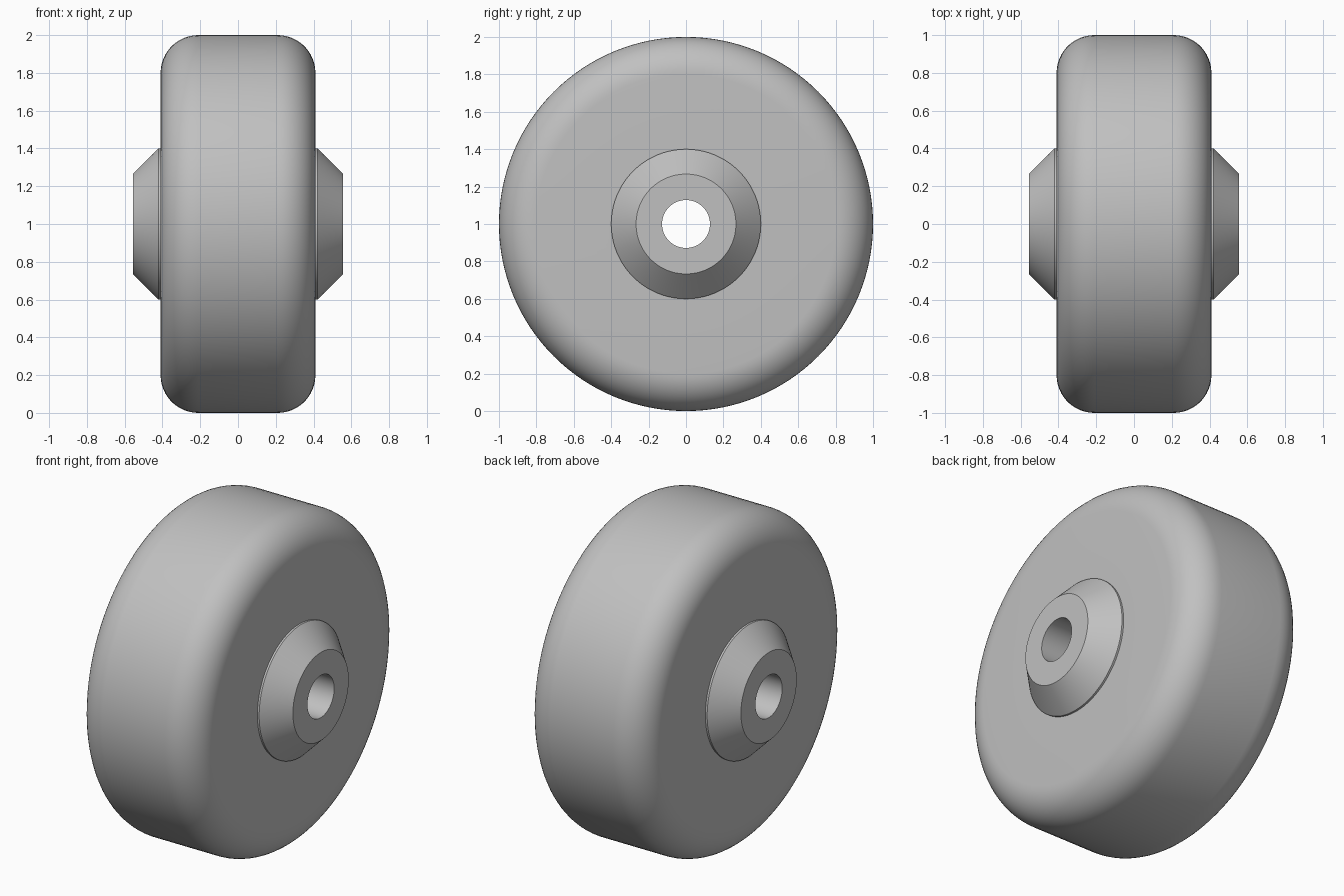
import bpy
import bmesh
from math import sin, cos, pi, tau, radians
from mathutils import Vector

cube = bpy.data.objects.get("Cube")
if cube:
    bpy.data.objects.remove(cube, do_unlink=True)

SEGMENTS = 128
RADIUS, HALF_WIDTH, FILLET = 1.0, 0.41, 0.2
HUB_BASE, HUB_TIP, HUB_END, BORE = 0.4, 0.267, 0.555, 0.128
FILLET_STEPS = 12

grey = bpy.data.materials.new("plain grey")
grey.use_nodes = True
colour = (0.53, 0.53, 0.53, 1)
grey.diffuse_color = colour
grey.node_tree.nodes["Principled BSDF"].inputs["Base Color"].default_value = colour


def revolve(name, profile):
    """Spin a closed (x, radius) profile around the axle."""
    bm = bmesh.new()
    rings = []
    for i in range(SEGMENTS):
        a = tau * i / SEGMENTS
        rings.append([bm.verts.new((x, r * sin(a), r * cos(a))) for x, r in profile])
    n = len(profile)
    for i, ring in enumerate(rings):
        following = rings[(i + 1) % SEGMENTS]
        for j in range(n):
            k = (j + 1) % n
            bm.faces.new((ring[j], ring[k], following[k], following[j]))
    bmesh.ops.recalc_face_normals(bm, faces=bm.faces)
    mesh = bpy.data.meshes.new(name)
    bm.to_mesh(mesh)
    bm.free()
    mesh.materials.append(grey)
    obj = bpy.data.objects.new(name, mesh)
    obj.location = Vector((0, 0, RADIUS))
    bpy.context.collection.objects.link(obj)
    bpy.ops.object.select_all(action="DESELECT")
    obj.select_set(True)
    bpy.context.view_layer.objects.active = obj
    bpy.ops.object.shade_smooth_by_angle(angle=radians(30))
    return obj


# Half section: bore mouth, hub cone, flat side, rounded shoulder
half = [(HUB_END, BORE), (HUB_END, HUB_TIP), (HUB_END - HUB_BASE + HUB_TIP, HUB_BASE),
        (HALF_WIDTH, HUB_BASE)]
for s in range(FILLET_STEPS + 1):
    a = pi / 2 * s / FILLET_STEPS
    half.append((HALF_WIDTH - FILLET * (1 - cos(a)), RADIUS - FILLET * (1 - sin(a))))

# Mirrored section closes across the tread and through the bore
revolve("wheel", half + [(-x, r) for x, r in reversed(half)])
